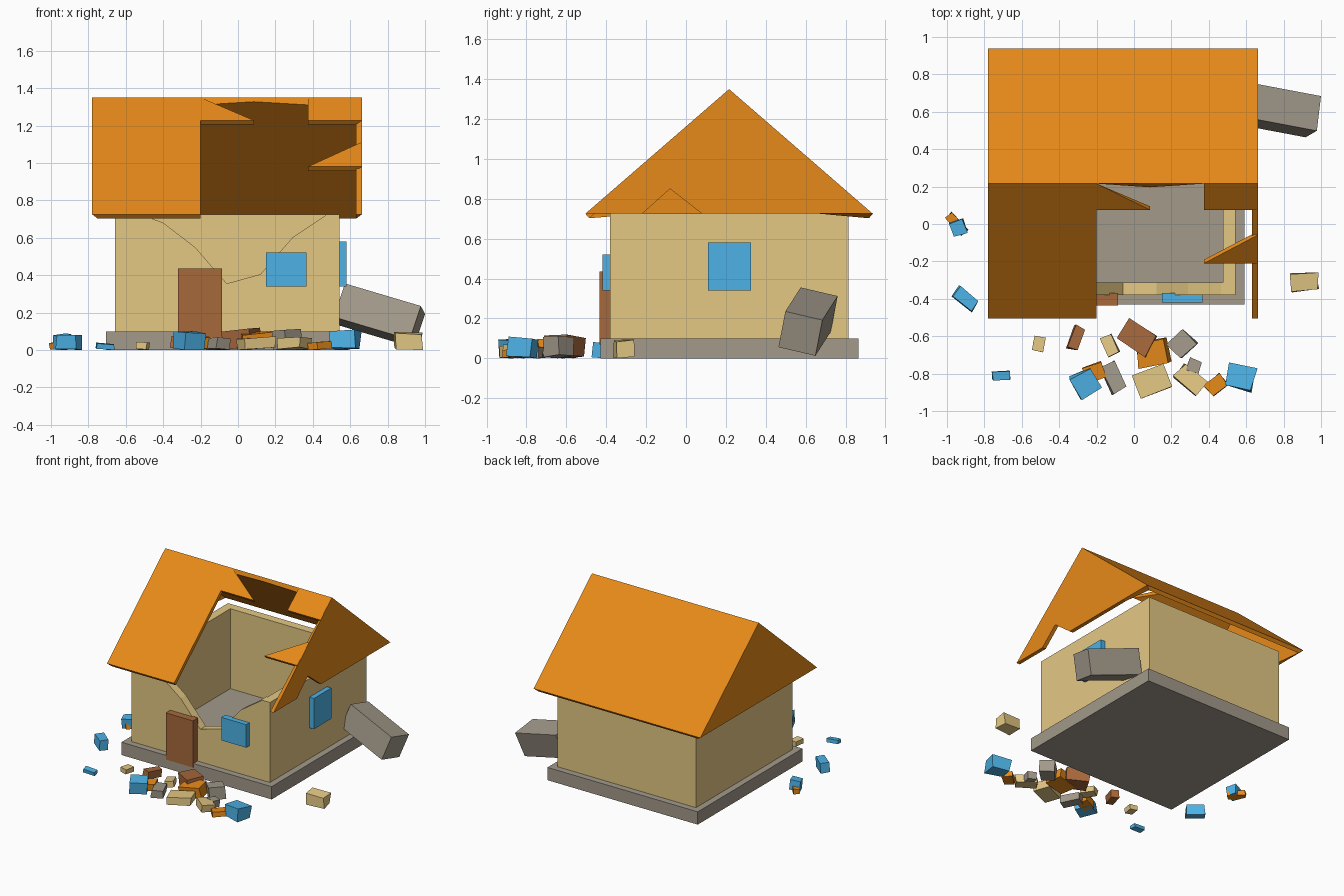
import bpy, bmesh, math, random
from mathutils import Matrix, Vector, Euler

if "Cube" in bpy.data.objects:
    bpy.data.objects.remove(bpy.data.objects["Cube"], do_unlink=True)
random.seed(4)


def material(name, color):
    m = bpy.data.materials.new(name)
    m.use_nodes = True
    m.diffuse_color = (*color, 1)
    bsdf = next(n for n in m.node_tree.nodes if n.type == 'BSDF_PRINCIPLED')
    bsdf.inputs["Base Color"].default_value = (*color, 1)
    return m


ORANGE = material("roof orange", (.82, .26, .01))
TAN = material("wall tan", (.78, .58, .23))
BLUE = material("window blue", (.075, .45, .8))
BROWN = material("door brown", (.39, .14, .045))
GREY = material("stone grey", (.36, .32, .255))


def make_object(name, bm, mat):
    mesh = bpy.data.meshes.new(name)
    bm.to_mesh(mesh)
    bm.free()
    if mat:
        mesh.materials.append(mat)
    ob = bpy.data.objects.new(name, mesh)
    bpy.context.collection.objects.link(ob)
    return ob


def block(name, low, high, mat=None):
    """Axis-aligned box between two corners."""
    low, high = Vector(low), Vector(high)
    bm = bmesh.new()
    bmesh.ops.create_cube(bm, size=1, matrix=Matrix.LocRotScale((low + high) / 2, None, high - low))
    return make_object(name, bm, mat)


def prism(name, outline, y0, y1):
    """Front-facing outline extruded along y."""
    bm = bmesh.new()
    face = bm.faces.new([bm.verts.new((x, y0, z)) for x, z in outline])
    side = bmesh.ops.extrude_face_region(bm, geom=[face])["geom"]
    bmesh.ops.translate(bm, vec=(0, y1 - y0, 0),
                        verts=[v for v in side if isinstance(v, bmesh.types.BMVert)])
    bmesh.ops.recalc_face_normals(bm, faces=bm.faces)
    return make_object(name, bm, None)


def cut(ob, cutter):
    cutter.hide_render = True
    mod = ob.modifiers.new("cut", 'BOOLEAN')
    mod.operation, mod.solver, mod.object = 'DIFFERENCE', 'EXACT', cutter
    bpy.context.view_layer.objects.active = ob
    bpy.ops.object.modifier_apply(modifier=mod.name)
    bpy.data.objects.remove(cutter, do_unlink=True)


# Foundation and hollow walls with a breach in the front
block("foundation", (-.707, -.43, 0), (.592, .865, .1), GREY)
walls = block("walls", (-.657, -.38, .1), (.542, .815, .725), TAN)
cut(walls, block("room_cutter", (-.59, -.313, 0), (.475, .748, 1)))
breach = [(-.48, .8), (-.48, .71), (-.4, .68), (-.23, .55), (-.06, .355),
          (.12, .405), (.29, .6), (.465, .718), (.465, .8)]
cut(walls, prism("breach_cutter", breach, -.5, -.3))

# Door and windows
block("door", (-.32, -.435, .07), (-.085, -.37, .435), BROWN)
block("front_window", (.15, -.42, .34), (.365, -.37, .52), BLUE)
block("side_window", (.53, .11, .34), (.58, .325, .58), BLUE)

# Roof shell: slopes with torn openings, and two gables
LEFT, RIGHT, FRONT, BACK, RIDGE, EAVE, TOP = -.78, .662, -.505, .937, .216, .725, 1.35
TEAR_L, TEAR_R, MID, TEAR_TOP, THICK = -.2, .375, .085, .075, .03
JOIN = RIGHT - .002


def on_slope(x, y):
    return (x, y, TOP - (TOP - EAVE) * abs(y - RIDGE) / (BACK - RIDGE))


slopes = [
    [(LEFT, FRONT), (TEAR_L, FRONT), (TEAR_L, TEAR_TOP), (TEAR_L, RIDGE), (LEFT, RIDGE)],
    [(TEAR_L, TEAR_TOP), (MID, TEAR_TOP), (TEAR_L, RIDGE)],
    [(TEAR_R, TEAR_TOP), (JOIN, TEAR_TOP), (RIGHT, RIDGE), (TEAR_R, RIDGE)],
    [(TEAR_R, -.21), (JOIN, -.21), (JOIN, -.06)],
    [(x, RIDGE) for x in (LEFT, TEAR_L, MID, TEAR_R, RIGHT)] + [(RIGHT, BACK), (LEFT, BACK)],
]
panels = [[on_slope(*p) for p in panel] for panel in slopes]
for x, notch in ((LEFT, []), (RIGHT, [(RIGHT, -.08, .85), (RIGHT, .08, EAVE)])):
    panels.append([on_slope(x, FRONT), (x, -.22, EAVE)] + notch
                  + [(x, .67, EAVE), on_slope(x, BACK), on_slope(x, RIDGE)])
bm = bmesh.new()
inside = Vector((0, RIDGE, .8))
for panel in panels:
    face = bm.faces.new([bm.verts.new(p) for p in panel])
    face.normal_update()
    if face.normal.dot(face.calc_center_median() - inside) < 0:
        face.normal_flip()
bmesh.ops.remove_doubles(bm, verts=bm.verts, dist=.0005)
bm.normal_update()

# Inner skin at an even distance from every panel, then the torn rims
outer = list(bm.faces)
rims = [e.link_loops[0] for e in bm.edges if e.is_boundary]
rims = [(loop.vert, loop.link_loop_next.vert) for loop in rims]
inner = {}
for v in list(bm.verts):
    shift = Vector()
    for step in range(60):
        for f in v.link_faces:
            shift -= f.normal * (shift.dot(f.normal) + THICK)
    inner[v] = bm.verts.new(v.co + shift)
for f in outer:
    bm.faces.new([inner[v] for v in reversed(f.verts)])
for a, b in rims:
    bm.faces.new((b, a, inner[a], inner[b]))
make_object("roof", bm, ORANGE)

# Fallen chimney leaning on the right wall
axis = Vector((-.943, .178, .28)).normalized()
up = Vector((.06, .035, .18))
up = (up - axis * up.dot(axis)).normalized()
turn = Matrix((axis, up, axis.cross(up))).transposed()
bm = bmesh.new()
bmesh.ops.create_cube(bm, size=1, matrix=Matrix.LocRotScale(
    Vector((.756, .612, .184)), turn.to_quaternion(), Vector((.43, .192, .192))))
make_object("fallen_chimney", bm, GREY)

# Rubble: centre x, centre y, width, depth, height, turn in degrees
rubble = {
    BLUE: [(-.94, -.02, .08, .08, .08, 20), (-.9, -.4, .14, .07, .08, -38),
           (-.71, -.81, .1, .05, .03, 3), (-.26, -.85, .13, .13, .1, 28),
           (.57, -.82, .15, .13, .1, -15)],
    ORANGE: [(-.95, 0, .13, .05, .04, -48), (.1, -.69, .17, .13, .09, 10),
             (-.21, -.79, .11, .09, .06, 20), (.44, -.86, .11, .08, .04, 40)],
    TAN: [(-.51, -.64, .06, .08, .04, -10), (-.13, -.65, .07, .11, .05, 25),
          (.1, -.84, .18, .13, .06, 20), (.3, -.83, .16, .1, .06, -40),
          (.91, -.31, .15, .1, .09, 5)],
    BROWN: [(-.31, -.61, .06, .13, .06, -20), (.02, -.61, .18, .13, .1, -32)],
    GREY: [(.26, -.64, .12, .11, .1, 45), (-.11, -.82, .09, .16, .06, 25),
           (.32, -.76, .07, .07, .06, -20)],
}
for mat, pieces in rubble.items():
    for i, (x, y, w, d, h, angle) in enumerate(pieces):
        bm = bmesh.new()
        bmesh.ops.create_cube(bm, size=1)
        for v in bm.verts:
            v.co = Vector([c * s * random.uniform(.85, 1.05) for c, s in zip(v.co, (w, d, h))])
        tilt = Euler((random.uniform(-.1, .1), random.uniform(-.1, .1), math.radians(angle)))
        bmesh.ops.transform(bm, matrix=tilt.to_matrix().to_4x4(), verts=bm.verts)
        bottom = min(v.co.z for v in bm.verts)
        bmesh.ops.translate(bm, vec=(x, y, -bottom), verts=bm.verts)
        make_object(f"rubble_{mat.name.split()[1]}_{i + 1}", bm, mat)
